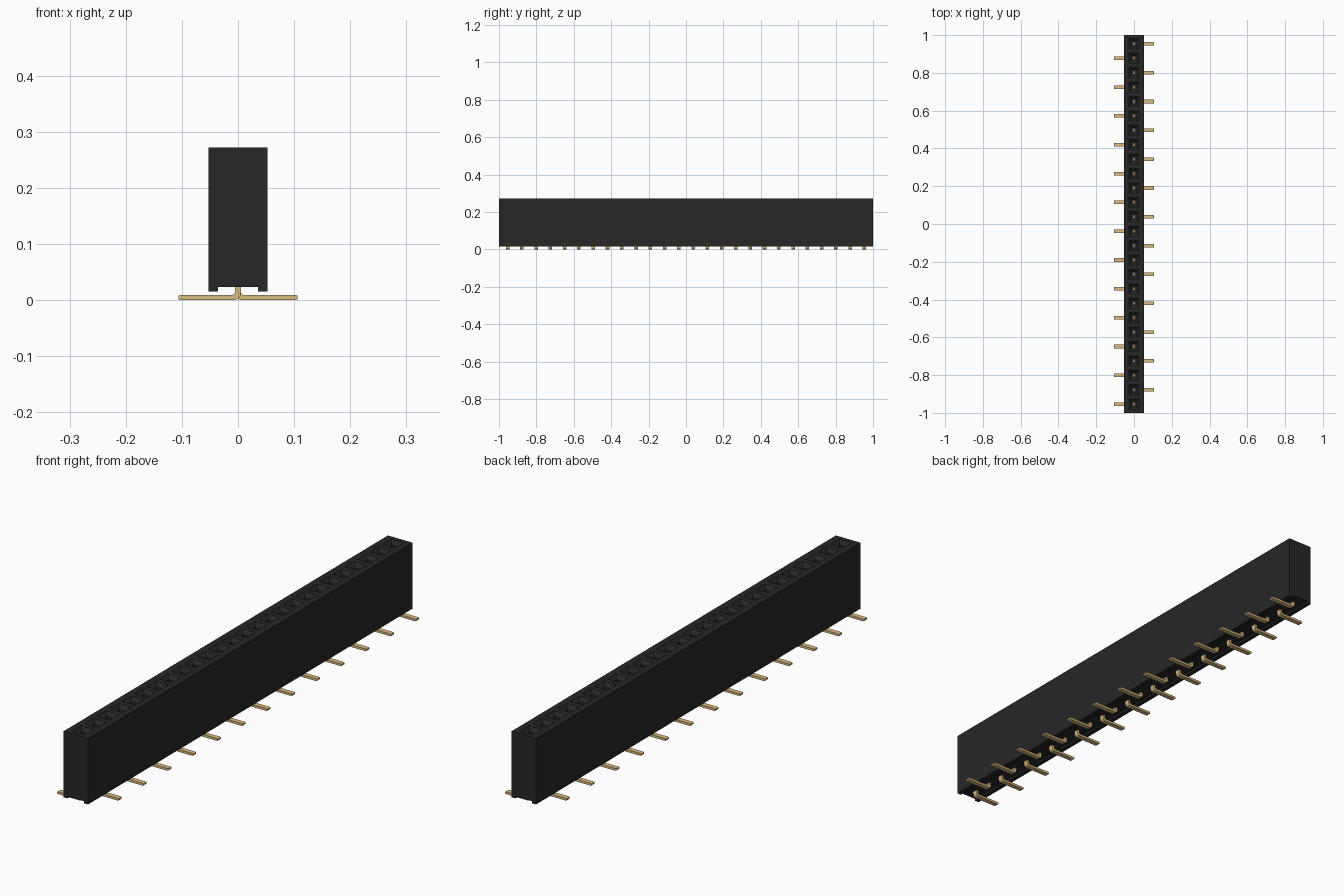
import bpy, bmesh
from mathutils import Matrix, Vector

cube = bpy.data.objects.get("Cube")
if cube:
    bpy.data.objects.remove(cube, do_unlink=True)

COUNT = 26
PITCH = 0.0763
HALF_W, HALF_L = 0.053, 1.0
BOTTOM, CHANNEL, TOP = 0.015, 0.023, 0.272
CHANNEL_HALF = 0.036
ROWS = [(COUNT - 1) * PITCH / 2 - i * PITCH for i in range(COUNT)]


def material(name, color):
    mat = bpy.data.materials.new(name)
    mat.use_nodes = True
    mat.diffuse_color = color
    mat.node_tree.nodes["Principled BSDF"].inputs["Base Color"].default_value = color
    return mat


BLACK = material("black plastic", (0.02, 0.02, 0.02, 1))
GOLD = material("gold metal", (0.71, 0.50, 0.21, 1))


def finish(bm, name, mat):
    bmesh.ops.recalc_face_normals(bm, faces=bm.faces)
    mesh = bpy.data.meshes.new(name)
    bm.to_mesh(mesh)
    bm.free()
    mesh.materials.append(mat)
    obj = bpy.data.objects.new(name, mesh)
    bpy.context.collection.objects.link(obj)
    return obj


def prism(bm, profile, y0, y1):
    """Extrude an (x, z) outline along y."""
    face = bm.faces.new([bm.verts.new((x, y0, z)) for x, z in profile])
    new = bmesh.ops.extrude_face_region(bm, geom=[face])["geom"]
    verts = [v for v in new if isinstance(v, bmesh.types.BMVert)]
    bmesh.ops.translate(bm, verts=verts, vec=(0, y1 - y0, 0))
    return verts


def square_stack(bm, y, levels):
    """Solid with square sections, given as (half width, z)."""
    rings = [[bm.verts.new((sx * h, y + sy * h, z))
              for sx, sy in ((-1, -1), (1, -1), (1, 1), (-1, 1))] for h, z in levels]
    bm.faces.new(rings[0])
    bm.faces.new(rings[-1])
    for low, high in zip(rings, rings[1:]):
        for i in range(4):
            j = (i + 1) % 4
            bm.faces.new((low[i], low[j], high[j], high[i]))


# Housing: long block with a channel along the underside
half = [(CHANNEL_HALF, CHANNEL), (CHANNEL_HALF, BOTTOM), (HALF_W, BOTTOM), (HALF_W, TOP)]
bm = bmesh.new()
prism(bm, half + [(-x, z) for x, z in reversed(half)], -HALF_L, HALF_L)
housing = finish(bm, "housing", BLACK)

# Sockets: square holes with funnel mouths
bm = bmesh.new()
for y in ROWS:
    square_stack(bm, y, [(0.013, 0.07), (0.013, TOP - 0.014),
                         (0.027, TOP), (0.027, TOP + 0.01)])
cutter = finish(bm, "socket_cutter", BLACK)
cut = housing.modifiers.new("sockets", 'BOOLEAN')
cut.operation = 'DIFFERENCE'
cut.solver = 'EXACT'
cut.object = cutter
bpy.context.view_layer.update()
graph = bpy.context.evaluated_depsgraph_get()
cut_mesh = bpy.data.meshes.new_from_object(housing.evaluated_get(graph))
housing.modifiers.clear()
housing.data = cut_mesh
bpy.data.objects.remove(cutter, do_unlink=True)

# Pins: bent strips whose feet alternate sides, with a contact inside each socket
bend = [(0.005, 0.08), (0.005, 0.014), (0.0065, 0.0105), (0.010, 0.009),
        (0.1035, 0.009), (0.106, 0.0075), (0.106, 0.0015), (0.1035, 0.0),
        (0.006, 0.0), (0.000, 0.002), (-0.004, 0.007), (-0.005, 0.014), (-0.005, 0.08)]
for i, y in enumerate(ROWS):
    left = i % 2 == 0
    bm = bmesh.new()
    prism(bm, bend, -0.0095, 0.0095)
    if not left:
        bmesh.ops.scale(bm, vec=(-1, 1, 1), verts=bm.verts)
    bmesh.ops.translate(bm, vec=(0, y, 0), verts=bm.verts)
    finish(bm, f"{'left' if left else 'right'}_pin_{i + 1}", GOLD)
